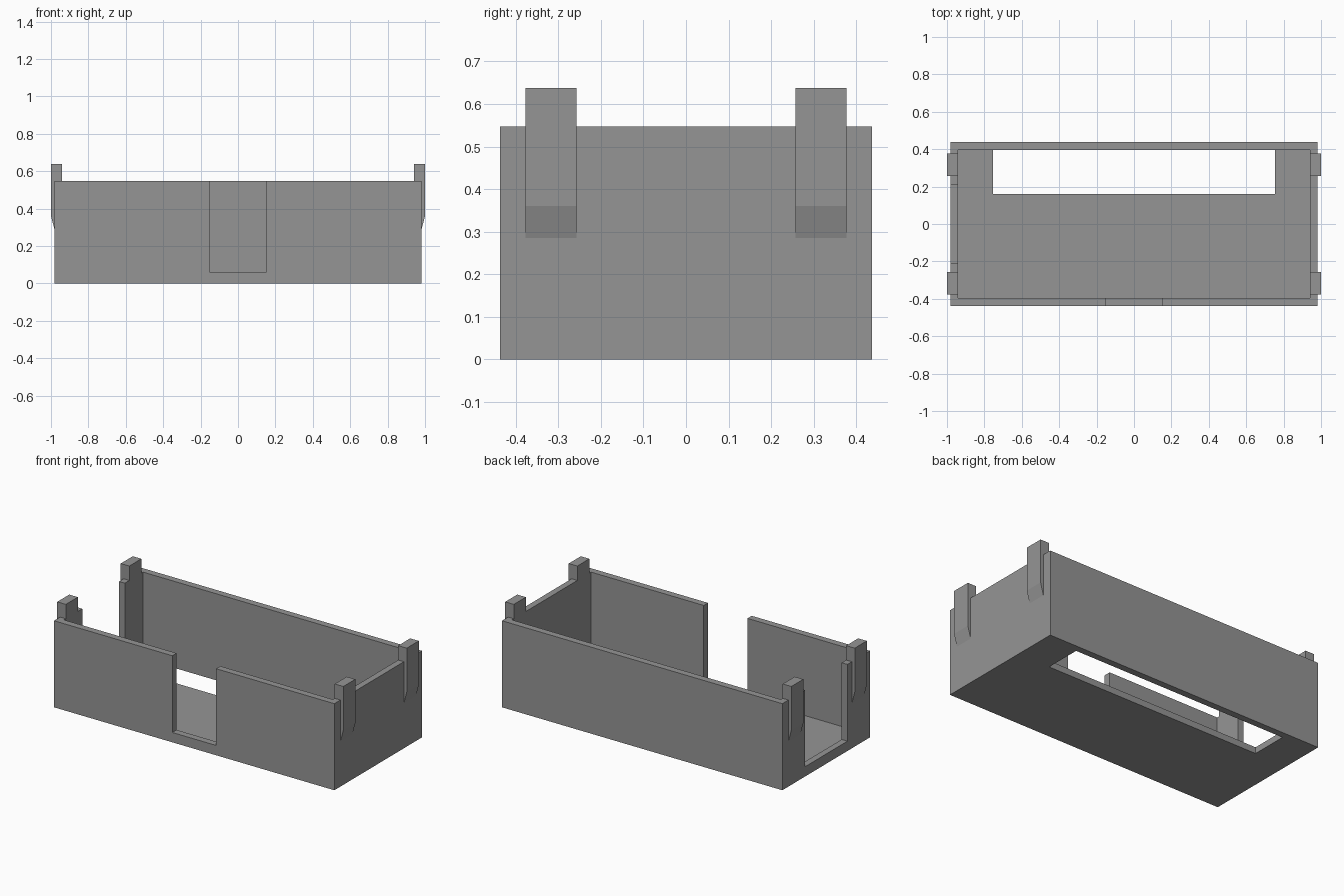
import bpy, bmesh

if "Cube" in bpy.data.objects:
    bpy.data.objects.remove(bpy.data.objects["Cube"])

grey = bpy.data.materials.new("plain grey")
grey.diffuse_color = (0.30, 0.30, 0.30, 1)
grey.use_nodes = True
grey.node_tree.nodes["Principled BSDF"].inputs["Base Color"].default_value = grey.diffuse_color


def add_object(name, bm):
    bmesh.ops.recalc_face_normals(bm, faces=bm.faces)
    mesh = bpy.data.meshes.new(name)
    bm.to_mesh(mesh)
    bm.free()
    mesh.materials.append(grey)
    ob = bpy.data.objects.new(name, mesh)
    bpy.context.collection.objects.link(ob)
    return ob


def box(name, lo, hi):
    bm = bmesh.new()
    bmesh.ops.create_cube(bm, size=1)
    for v in bm.verts:
        v.co = [(a + b) / 2 + c * (b - a) for a, b, c in zip(lo, hi, v.co)]
    return add_object(name, bm)


W, D, H = 0.98, 0.4375, 0.547      # half width, half depth, wall height
IW, ID, FLOOR = 0.94, 0.395, 0.04  # inner half sizes, floor thickness
LIP = 0.062                        # sill height of the wall openings

# Open tray with a cavity, two wall openings and a slot in the floor
tray = box("tray", (-W, -D, 0), (W, D, H))
cutters = [
    box("cavity_cutter", (-IW, -ID, FLOOR), (IW, ID, 1)),
    box("front_opening_cutter", (-0.153, -0.6, LIP), (0.153, -0.2, 1)),
    box("left_opening_cutter", (-1.2, -0.212, LIP), (-0.8, 0.212, 1)),
    box("floor_slot_cutter", (-0.755, 0.16, -0.2), (0.755, ID, 0.3)),
]
for c in cutters:
    mod = tray.modifiers.new(c.name, 'BOOLEAN')
    mod.operation = 'DIFFERENCE'
    mod.solver = 'EXACT'
    mod.object = c
    c.hide_render = True
    c.hide_viewport = True

# Corner clips hooked over the end walls, tapering into the outer face
profile = [(IW, H), (W, H), (W, 0.285), (1.0, 0.36), (1.0, 0.638), (IW, 0.638)]
for side, sx in (("right", 1), ("left", -1)):
    for end, y0 in (("front", -0.377), ("back", 0.257)):
        bm = bmesh.new()
        face = bm.faces.new([bm.verts.new((sx * x, y0, z)) for x, z in profile])
        ext = bmesh.ops.extrude_face_region(bm, geom=[face])
        verts = [g for g in ext["geom"] if isinstance(g, bmesh.types.BMVert)]
        bmesh.ops.translate(bm, verts=verts, vec=(0, 0.12, 0))
        add_object(f"{side}_{end}_clip", bm)
